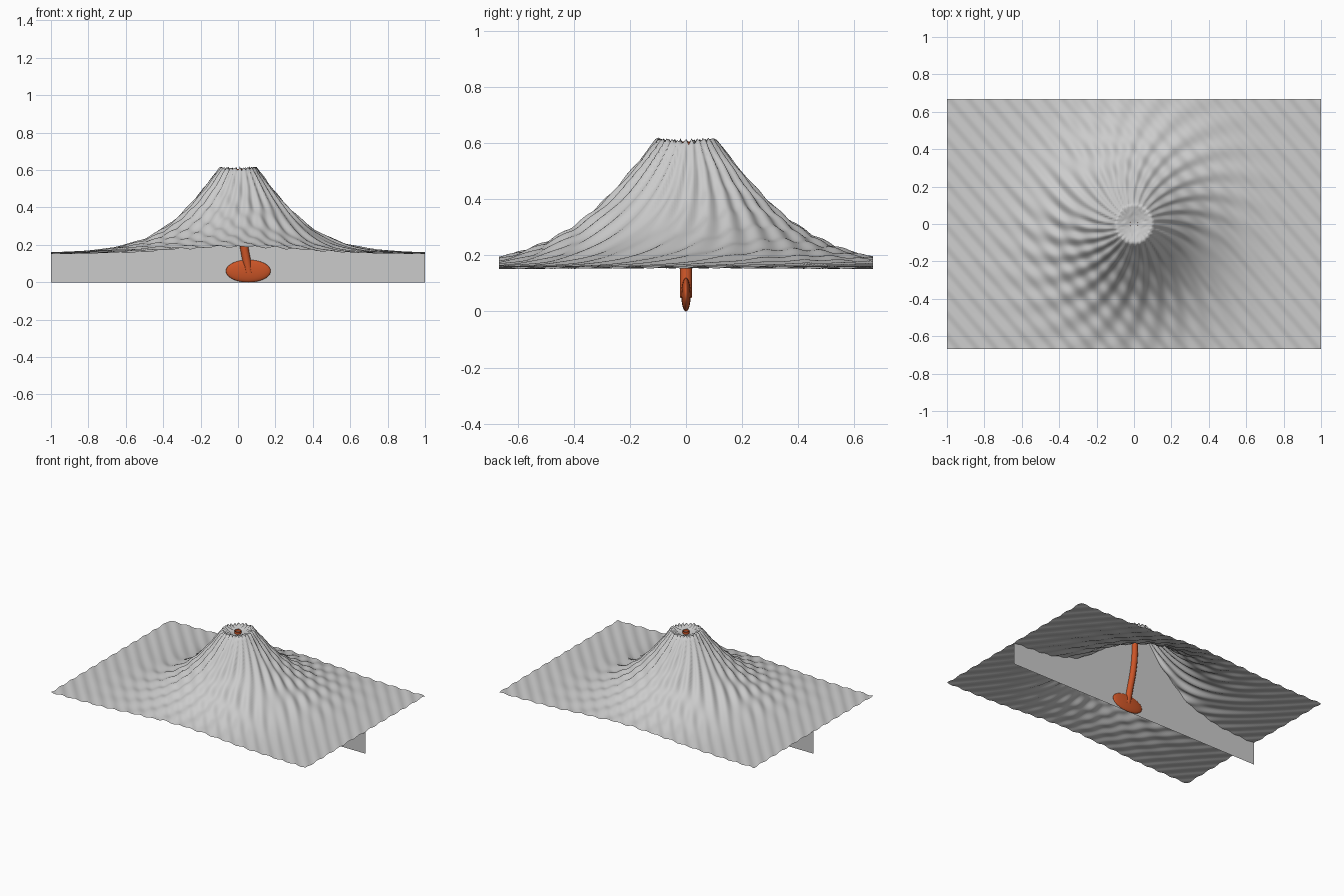
import bpy, bmesh, math

if "Cube" in bpy.data.objects:
    bpy.data.objects.remove(bpy.data.objects["Cube"])

HALF_X, HALF_Y = 1.0, 0.667
NX, NY = 200, 134


def height(x, y):
    """Volcano surface: cone with crater, swirling gullies, diagonal ripples."""
    r = math.hypot(x, y / 1.06)
    a = math.atan2(y, x)
    cone = 0.154 + 0.56 * math.exp(-5.16 * r ** 1.38)
    z = min(cone, 0.582 + 0.26 * r)
    fade = min(1.0, max(0.0, (r - 0.03) / 0.07)) * math.exp(-(r / 0.5) ** 2)
    gully = 0.013 * fade * math.sin(26 * a + 24 * r)
    ripple = 0.004 * min(1.0, r / 0.3) * math.sin(62 * x + 54 * y)
    return z + gully + ripple


def finish(name, bm, mat=None, smooth=True):
    mesh = bpy.data.meshes.new(name)
    bm.to_mesh(mesh)
    bm.free()
    obj = bpy.data.objects.new(name, mesh)
    bpy.context.collection.objects.link(obj)
    if mat:
        mesh.materials.append(mat)
    for p in mesh.polygons:
        p.use_smooth = smooth
    return obj


def xs(i):
    return -HALF_X + 2 * HALF_X * i / NX


magma = bpy.data.materials.new("magma")
magma.diffuse_color = (0.6, 0.09, 0.02, 1)
magma.use_nodes = True
magma.node_tree.nodes["Principled BSDF"].inputs["Base Color"].default_value = magma.diffuse_color

# Terrain sheet
bm = bmesh.new()
rows = []
for j in range(NY + 1):
    y = -HALF_Y + 2 * HALF_Y * j / NY
    rows.append([bm.verts.new((xs(i), y, height(xs(i), y))) for i in range(NX + 1)])
for lo, hi in zip(rows, rows[1:]):
    for i in range(NX):
        bm.faces.new((lo[i], lo[i + 1], hi[i + 1], hi[i]))
finish("volcano_terrain", bm)

# Thin vertical cross-section under the ridge line
bm = bmesh.new()
pairs = [(bm.verts.new((xs(i), 0, 0)), bm.verts.new((xs(i), 0, height(xs(i), 0))))
         for i in range(NX + 1)]
for (b0, t0), (b1, t1) in zip(pairs, pairs[1:]):
    bm.faces.new((b0, b1, t1, t0))
finish("cross_section", bm, smooth=False)

# Magma chamber: flattened ellipsoid
bm = bmesh.new()
bmesh.ops.create_uvsphere(bm, u_segments=32, v_segments=20, radius=1)
for v in bm.verts:
    v.co = (0.055 + 0.12 * v.co.x, 0.017 * v.co.y, 0.06 + 0.06 * v.co.z)
finish("magma_chamber", bm, magma)

# Conduit: open curved pipe from the chamber to the crater
path = [(0.058, 0.05), (0.036, 0.17), (0.010, 0.31), (-0.004, 0.45), (0.0, 0.605)]
curve = bpy.data.curves.new("magma_conduit", 'CURVE')
curve.dimensions = '3D'
curve.bevel_depth = 0.022
curve.bevel_resolution = 4
spline = curve.splines.new('BEZIER')
spline.bezier_points.add(len(path) - 1)
for bp, (x, z) in zip(spline.bezier_points, path):
    bp.co = (x, 0, z)
    bp.handle_left_type = bp.handle_right_type = 'AUTO'
curve.materials.append(magma)
bpy.context.collection.objects.link(bpy.data.objects.new("magma_conduit", curve))
